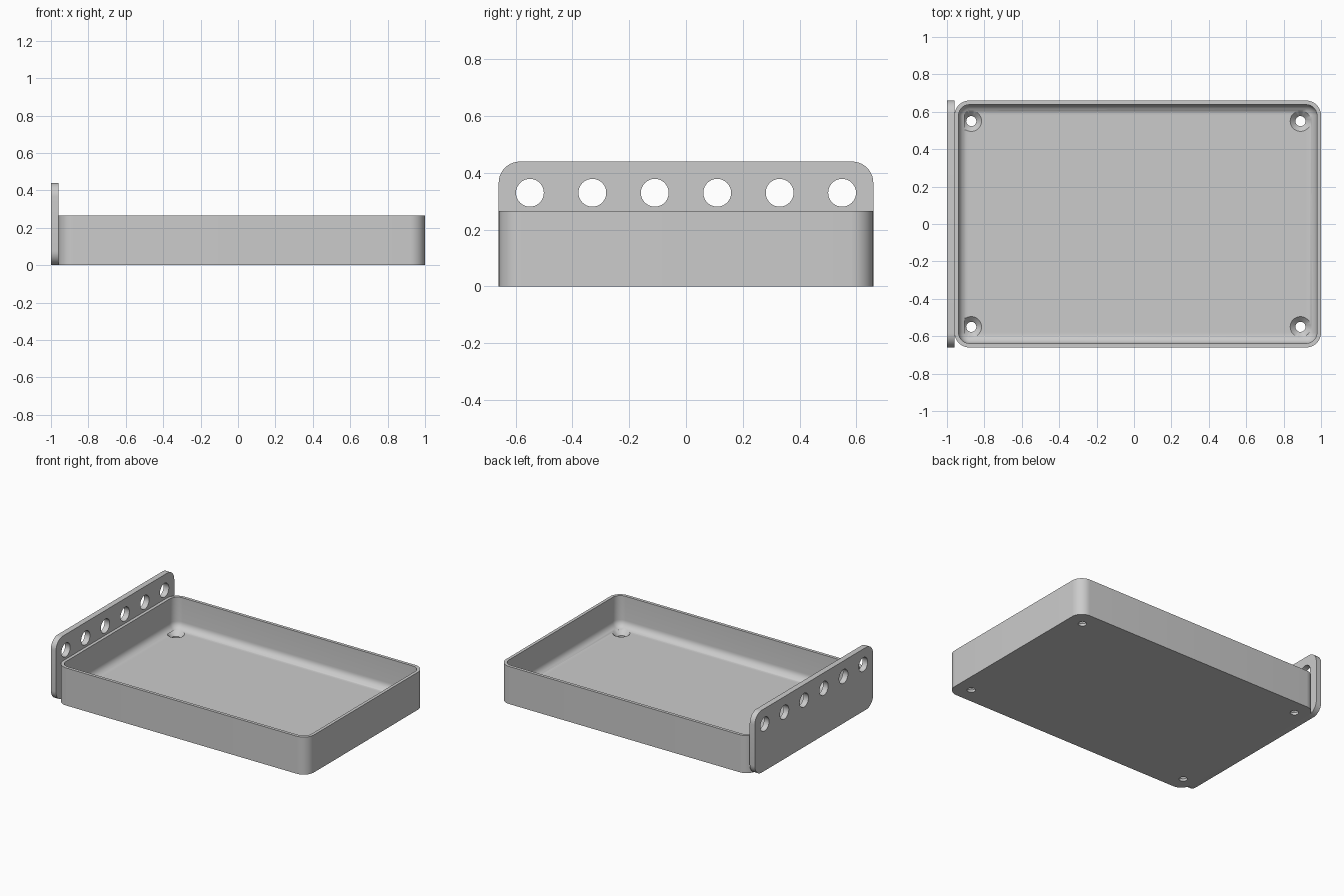
import bpy, bmesh, math
from mathutils import Matrix

if "Cube" in bpy.data.objects:
    bpy.data.objects.remove(bpy.data.objects["Cube"])

grey = bpy.data.materials.new("light grey")
grey.use_nodes = True
grey.diffuse_color = (0.6, 0.6, 0.6, 1)
grey.node_tree.nodes["Principled BSDF"].inputs["Base Color"].default_value = (0.6, 0.6, 0.6, 1)


def rounded_rect(x0, x1, y0, y1, r, steps=10):
    """Counter-clockwise outline with a fixed number of points per corner."""
    corners = [(x1 - r, y1 - r), (x0 + r, y1 - r), (x0 + r, y0 + r), (x1 - r, y0 + r)]
    pts = []
    for q, (cx, cy) in enumerate(corners):
        for i in range(steps + 1):
            a = math.pi / 2 * (q + i / steps)
            pts.append((cx + r * math.cos(a), cy + r * math.sin(a)))
    return pts


def make_object(name, bm):
    bmesh.ops.recalc_face_normals(bm, faces=bm.faces)
    mesh = bpy.data.meshes.new(name)
    bm.to_mesh(mesh)
    bm.free()
    mesh.materials.append(grey)
    obj = bpy.data.objects.new(name, mesh)
    bpy.context.collection.objects.link(obj)
    return obj


def loft(name, rings):
    """Skin a list of 3D rings and cap both ends."""
    bm = bmesh.new()
    loops = [[bm.verts.new(p) for p in ring] for ring in rings]
    for a, b in zip(loops, loops[1:]):
        n = len(a)
        for i in range(n):
            bm.faces.new((a[i], a[(i + 1) % n], b[(i + 1) % n], b[i]))
    bm.faces.new(loops[0])
    bm.faces.new(loops[-1])
    return make_object(name, bm)


def cut_and_shade(obj, bm):
    cutter = make_object(obj.name + "_cutter", bm)
    mod = obj.modifiers.new("holes", "BOOLEAN")
    mod.operation, mod.solver, mod.object = "DIFFERENCE", "EXACT", cutter
    bpy.ops.object.select_all(action="DESELECT")
    obj.select_set(True)
    bpy.context.view_layer.objects.active = obj
    bpy.ops.object.modifier_apply(modifier=mod.name)
    bpy.data.objects.remove(cutter)
    bpy.ops.object.shade_smooth_by_angle(angle=math.radians(30))


# Tray: outer wall, rim, inner wall, floor fillet and floor
LEFT, RIGHT, HALF, TOP = -0.96, 1.0, 0.66, 0.265
FLOOR, WALL, CORNER, FILLET = 0.045, 0.022, 0.08, 0.05
profile = [(0, 0), (0, TOP), (WALL, TOP)]
for i in range(9):
    a = math.pi / 2 * i / 8
    profile.append((WALL + FILLET * (1 - math.cos(a)), FLOOR + FILLET * (1 - math.sin(a))))
rings = []
for inset, z in profile:
    outline = rounded_rect(LEFT + inset, RIGHT - inset, -HALF + inset, HALF - inset, CORNER - inset)
    rings.append([(x, y, z) for x, y in outline])
tray = loft("tray", rings)

# Countersunk screw holes in the floor corners
bm = bmesh.new()
HOLE, SINK, SEAT = 0.027, 0.055, 0.017
slope = (SINK - HOLE) / (FLOOR - SEAT)
LIFT = 0.004
for x in (-0.87, 0.89):
    for y in (-0.55, 0.55):
        rows = []
        for r, z in ((HOLE, -0.05), (HOLE, SEAT), (SINK + slope * LIFT, FLOOR + LIFT)):
            rows.append([bm.verts.new((x + r * math.cos(math.tau * i / 32),
                                       y + r * math.sin(math.tau * i / 32), z)) for i in range(32)])
        for a, b in zip(rows, rows[1:]):
            for i in range(32):
                j = (i + 1) % 32
                bm.faces.new((a[i], a[j], b[j], b[i]))
        bm.faces.new(rows[0])
        bm.faces.new(rows[-1])
cut_and_shade(tray, bm)

# Upright mounting plate on the right end
outline = rounded_rect(-HALF, HALF, 0, 0.44, 0.075)
plate = loft("mounting_plate", [[(x, y, z) for y, z in outline] for x in (-1.0, LEFT)])

# Row of round holes through the plate
bm = bmesh.new()
for i in range(6):
    place = Matrix.Translation((-0.98, -0.55 + 0.22 * i, 0.33)) @ Matrix.Rotation(math.pi / 2, 4, "Y")
    bmesh.ops.create_cone(bm, cap_ends=True, segments=40, radius1=0.049, radius2=0.049,
                          depth=0.2, matrix=place)
cut_and_shade(plate, bm)
